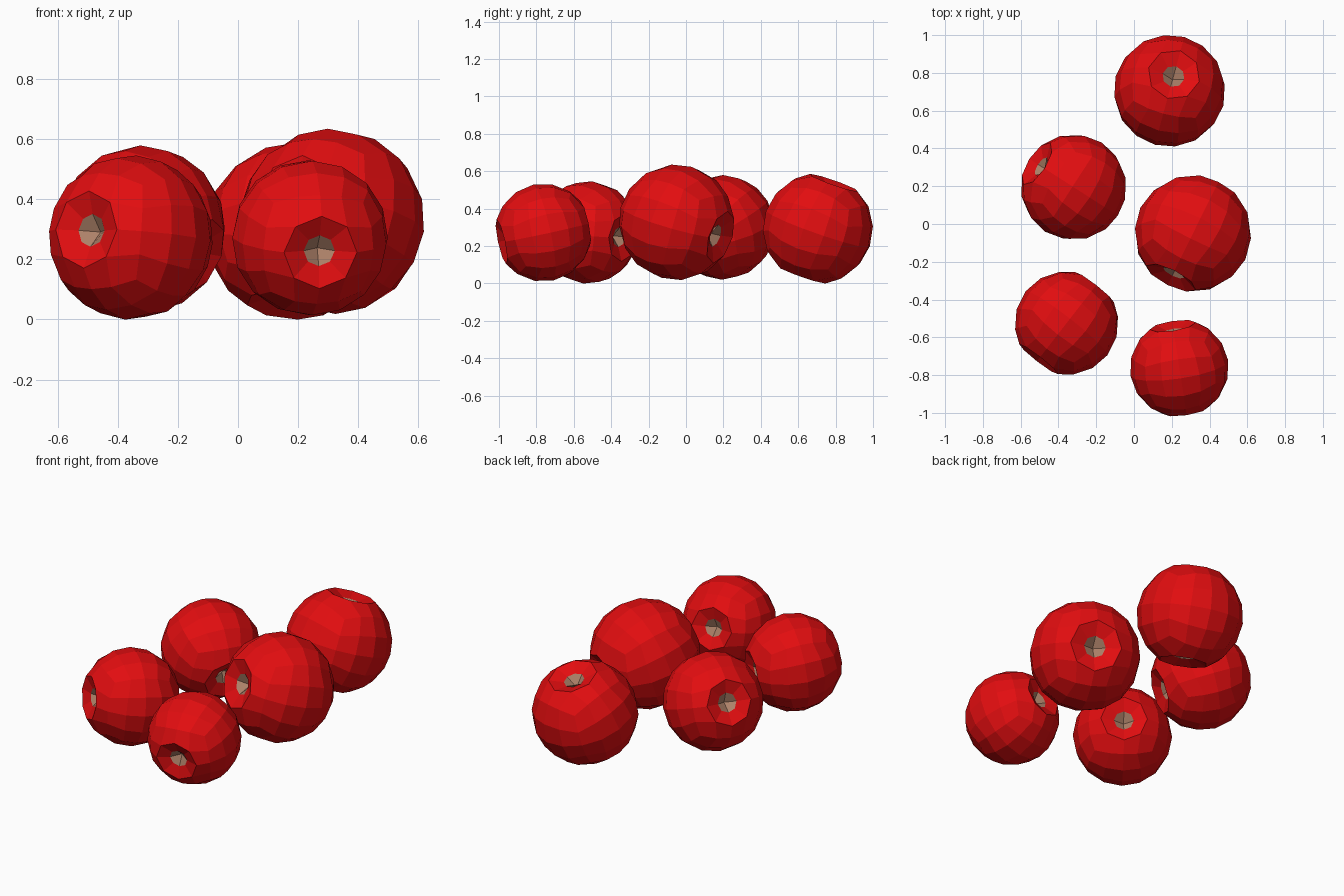
import bpy, bmesh, math
from mathutils import Vector

if "Cube" in bpy.data.objects:
    bpy.data.objects.remove(bpy.data.objects["Cube"])


def material(name, rgb):
    m = bpy.data.materials.new(name)
    m.diffuse_color = (*rgb, 1)
    m.use_nodes = True
    m.node_tree.nodes["Principled BSDF"].inputs["Base Color"].default_value = m.diffuse_color
    return m


RED = material("berry red", (0.76, 0.004, 0.005))
BROWN = material("pit brown", (0.42, 0.22, 0.14))


def place(v, radius, height):
    """Put a vertex on a circle around the berry axis, keeping its bearing."""
    flat = Vector((v.co.x, v.co.y, 0)).normalized() * radius
    v.co = Vector((flat.x, flat.y, height))


def berry(name, centre, radius, axis):
    bm = bmesh.new()
    # quad sphere from a gridded cube
    bmesh.ops.create_cube(bm, size=2)
    bmesh.ops.subdivide_edges(bm, edges=bm.edges[:], cuts=3, use_grid_fill=True)
    caps = [[f for f in bm.faces
             if all(v.co.z * s > 0.99 and max(abs(v.co.x), abs(v.co.y)) < 0.6 for v in f.verts)]
            for s in (1, -1)]
    for v in bm.verts:
        v.co = Vector([math.tan(c * math.pi / 4) for c in v.co]).normalized()
    # sunken octagonal dimple and brown pit at both ends
    for s, cap in zip((1, -1), caps):
        rim = bmesh.ops.inset_region(bm, faces=cap, thickness=0.15, use_even_offset=True)["faces"]
        inner = {v for f in cap for v in f.verts}
        outer = {v for f in rim for v in f.verts} - inner
        for v in outer:
            place(v, 0.47, s * 0.883)
        for v in inner:
            if math.hypot(v.co.x, v.co.y) < 0.01:
                v.co = Vector((0, 0, s * 0.60))
            else:
                place(v, 0.20, s * 0.78)
        for f in cap:
            f.material_index = 1
    bmesh.ops.recalc_face_normals(bm, faces=bm.faces[:])
    # tilt, size and position
    turn = Vector(axis).to_track_quat('Z', 'Y')
    for v in bm.verts:
        v.co = turn @ (v.co * radius) + Vector(centre)
    mesh = bpy.data.meshes.new(name)
    bm.to_mesh(mesh)
    bm.free()
    mesh.materials.append(RED)
    mesh.materials.append(BROWN)
    bpy.context.collection.objects.link(bpy.data.objects.new(name, mesh))


# five loose berries: centre, radius, axis
berry("back_berry", (0.188, 0.705, 0.293), 0.296, (0.09, 0.33, 0.94))
berry("left_berry", (-0.32, 0.195, 0.30), 0.28, (-0.78, 0.50, 0.36))
berry("right_berry", (0.312, -0.05, 0.327), 0.31, (-0.42, -0.85, 0.29))
berry("front_left_berry", (-0.357, -0.525, 0.273), 0.275, (-0.61, -0.785, 0.11))
berry("front_berry", (0.24, -0.763, 0.272), 0.262, (0.15, -0.965, -0.21))
